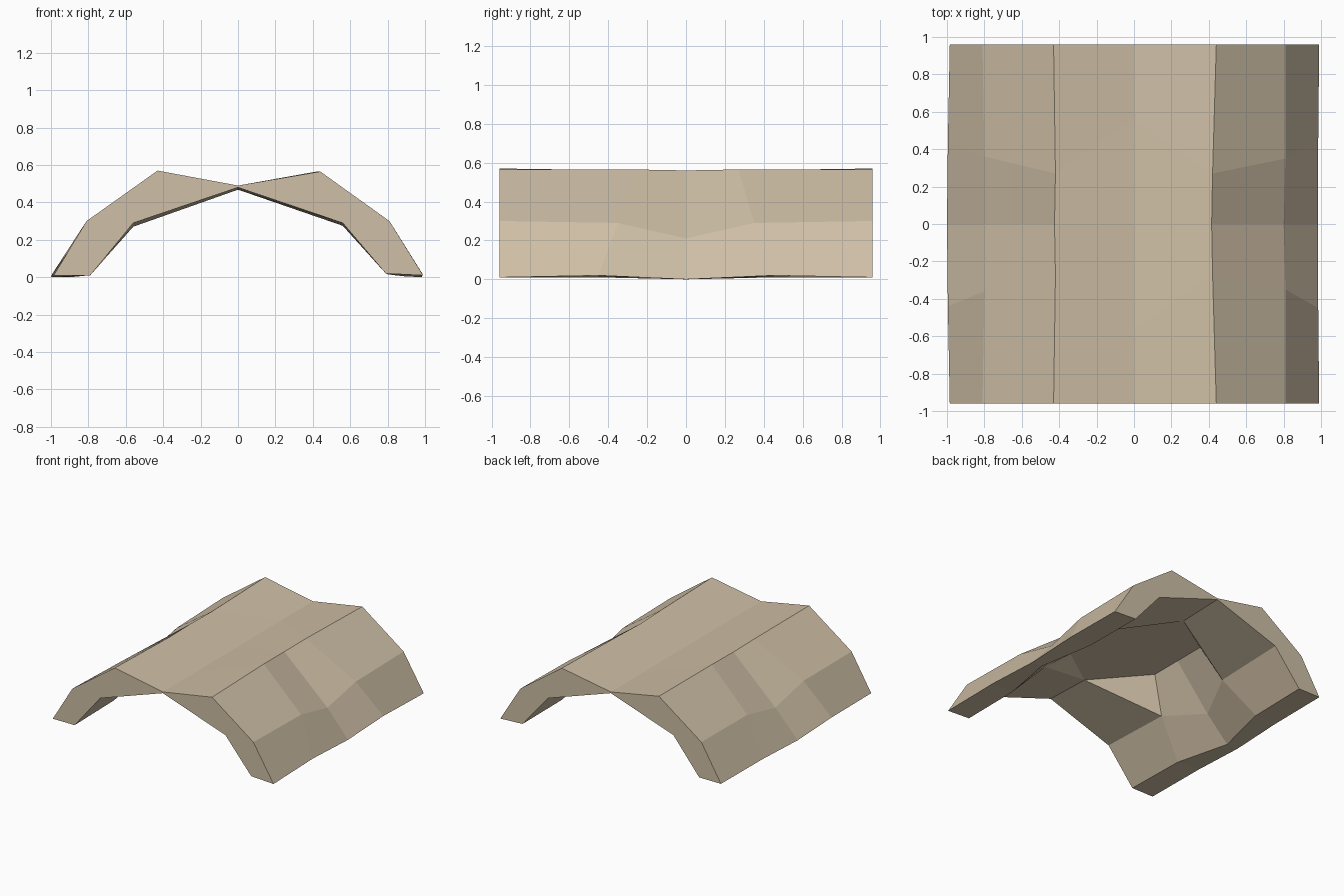
import bpy, bmesh

if "Cube" in bpy.data.objects:
    bpy.data.objects.remove(bpy.data.objects["Cube"])

# Arch cross-section, walked round the loop: (end x, z), (quarter x, z), (middle x, z), quarter y
COLUMNS = [
    ((-.985, .01), (-.995, .015), (-1.0, 0), .44),     # outer left foot
    ((-.81, .30), (-.80, .29), (-.80, .21), .36),      # outer left wall
    ((-.43, .57), (-.42, .56), (-.425, .56), .27),     # left ridge
    ((0, .49), (0, .49), (0, .49), .56),               # valley
    ((.44, .565), (.42, .565), (.415, .56), .27),      # right ridge
    ((.81, .30), (.81, .29), (.80, .21), .35),         # outer right wall
    ((.99, .01), (.985, .02), (.985, 0), .45),         # outer right foot
    ((.79, .02), (.80, .015), (.89, .005), .45),       # inner right foot
    ((.56, .29), (.56, .275), (.70, .19), .35),        # inner right wall
    ((.41, .34), (.40, .395), (.40, .395), .25),       # right ceiling pocket
    ((0, .48), (0, .468), (0, .47), .57),              # inner valley
    ((-.41, .34), (-.42, .535), (-.42, .535), .26),    # left ceiling pocket
    ((-.56, .29), (-.56, .27), (-.71, .19), .35),      # inner left wall
    ((-.79, .01), (-.80, .01), (-.90, 0), .45),        # inner left foot
]
POCKETS = (9, 11)
N = len(COLUMNS)

bm = bmesh.new()
grid = []
for end, quarter, mid, q in COLUMNS:
    stations = [(end, -.96), (quarter, -q), (mid, 0), (quarter, q), (end, .96)]
    grid.append([bm.verts.new((p[0], y, p[1])) for p, y in stations])

# Skin between neighbouring columns
for i in range(N):
    a, b = grid[i], grid[(i + 1) % N]
    touches_pocket = i in POCKETS or (i + 1) % N in POCKETS
    for j in range(4):
        if touches_pocket and j in (0, 3):
            continue
        bm.faces.new((a[j], a[j + 1], b[j + 1], b[j]))

# Flat ceiling panels running from the pockets to the open ends
for p in POCKETS:
    a, r, b = grid[p - 1], grid[p], grid[p + 1]
    for e, q in ((0, 1), (4, 3)):
        bm.faces.new((a[e], a[q], b[q], b[e]))
        bm.faces.new((a[q], r[q], b[q]))

# End caps, one per leg
for e in (0, 4):
    for loop in ((0, 1, 2, 3, 10, 12, 13), (3, 4, 5, 6, 7, 8, 10)):
        bm.faces.new([grid[k][e] for k in loop])

bmesh.ops.delete(bm, geom=[v for v in bm.verts if not v.link_faces], context='VERTS')
bmesh.ops.recalc_face_normals(bm, faces=bm.faces)

mesh = bpy.data.meshes.new("rock_arch")
bm.to_mesh(mesh)
bm.free()
arch = bpy.data.objects.new("rock_arch", mesh)
bpy.context.collection.objects.link(arch)

# Sandstone colour
mat = bpy.data.materials.new("sandstone")
mat.diffuse_color = (.62, .52, .38, 1)
mat.use_nodes = True
mat.node_tree.nodes["Principled BSDF"].inputs["Base Color"].default_value = mat.diffuse_color
mesh.materials.append(mat)
